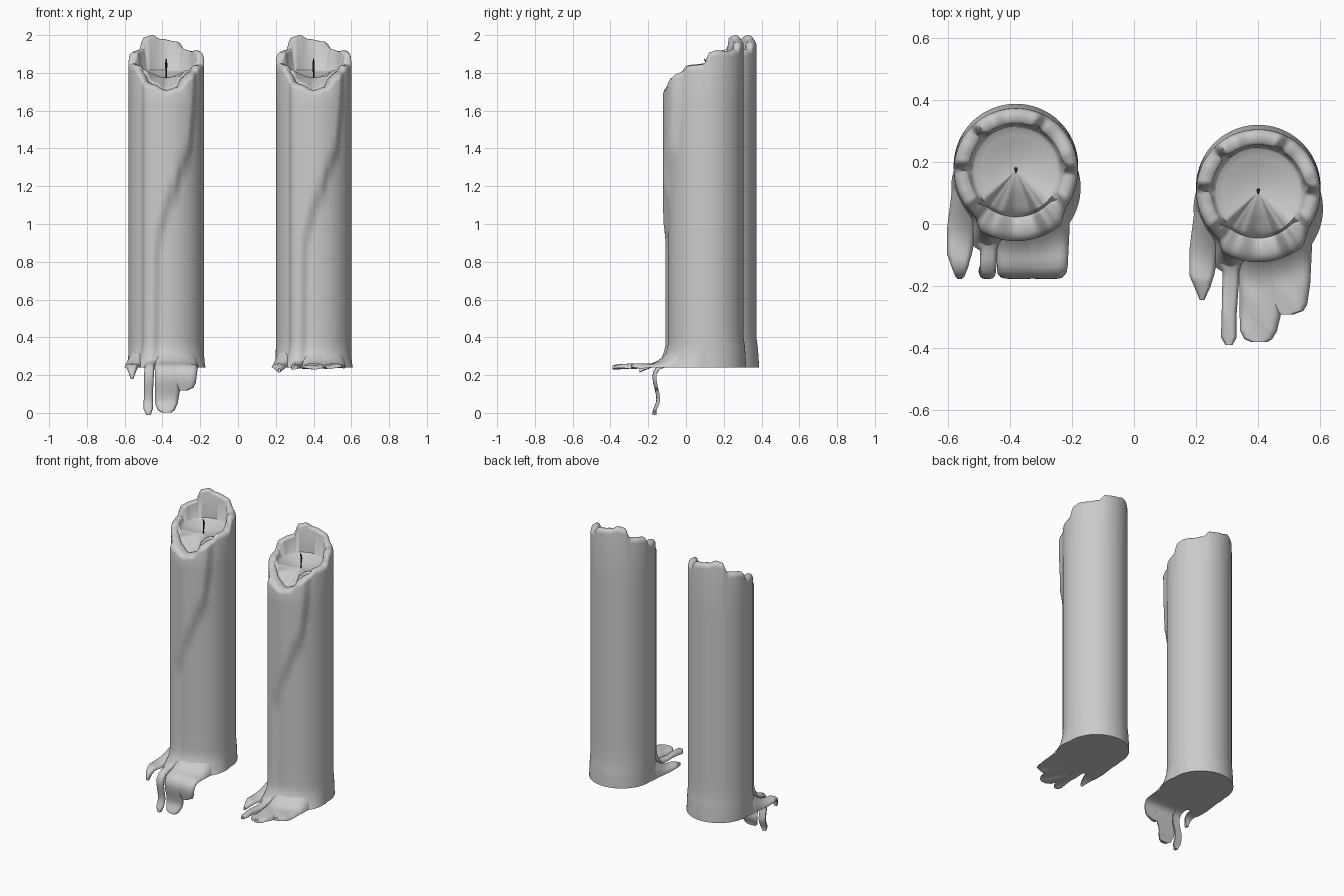
import bpy, bmesh, math
from mathutils import Vector

if "Cube" in bpy.data.objects:
    bpy.data.objects.remove(bpy.data.objects["Cube"])

BASE = 0.24   # underside of the wax
N = 128       # columns around a candle


def interp(table, t):
    for (a, va), (b, vb) in zip(table, table[1:]):
        if t <= b:
            k = min(max((t - a) / (b - a), 0), 1)
            k = k * k * (3 - 2 * k)
            return va + (vb - va) * k
    return table[-1][1]


def step(a, b, t):
    k = min(max((t - a) / (b - a), 0), 1)
    return k * k * (3 - 2 * k)


def loft(name, rings, angle=50):
    """Closed skin through equal-length rings, capped at both ends."""
    bm = bmesh.new()
    rows = [[bm.verts.new(p) for p in ring] for ring in rings]
    n = len(rows[0])
    for a, b in zip(rows, rows[1:]):
        for i in range(n):
            j = (i + 1) % n
            bm.faces.new((a[i], a[j], b[j], b[i]))
    bm.faces.new(rows[0][::-1])
    bm.faces.new(rows[-1])
    bmesh.ops.recalc_face_normals(bm, faces=bm.faces)
    me = bpy.data.meshes.new(name)
    bm.to_mesh(me)
    bm.free()
    ob = bpy.data.objects.new(name, me)
    bpy.context.collection.objects.link(ob)
    bpy.ops.object.select_all(action='DESELECT')
    ob.select_set(True)
    bpy.context.view_layer.objects.active = ob
    bpy.ops.object.shade_smooth_by_angle(angle=math.radians(angle))
    return ob


# Rim height by angle (0 = +x, -90 = front)
RIM = [(-90, 1.71), (-72, 1.725), (-58, 1.78), (-48, 1.80), (-40, 1.81), (-28, 1.84),
       (-4, 1.845), (7, 1.91), (20, 1.92), (40, 1.915), (58, 1.925), (70, 1.965),
       (100, 1.98), (115, 2.0), (129, 1.99), (139, 1.925), (150, 1.92), (170, 1.91),
       (181, 1.85), (200, 1.845), (214, 1.84), (224, 1.80), (234, 1.755), (248, 1.74),
       (270, 1.71)]
# Right-hand edge of the wax run on the front, by height
RUN = [(0.2, -0.065), (0.9, -0.06), (1.05, -0.02), (1.25, 0.05), (1.42, 0.11), (1.7, 0.13)]
# Lumps where the rim steps, seen as pinches in the inner edge
PINCH = (-35, 5, 64, 134, 178, 222)


def body_radius(t, z):
    x, front = 0.2 * math.cos(t), -math.sin(t)
    r = 0.2
    if front > 0:
        e = interp(RUN, z)
        r += 0.028 * step(-0.135, -0.095, x) * (1 - step(e - 0.01, e + 0.035, x))
    k = min(max((0.38 - z) / 0.14, 0), 1)
    r += k * k * 0.06 * max(front, 0) + math.sqrt(k) * 0.014 * max(-front, 0)
    return r


def candle_body(name, cx, cy):
    angs = [math.radians(-90 + 360 * i / N) for i in range(N)]
    tops = [interp(RIM, -90 + 360 * i / N) for i in range(N)]
    rings = []

    def ring(f):
        pts = []
        for t, h in zip(angs, tops):
            r, z = f(t, h)
            pts.append((cx + r * math.cos(t), cy + r * math.sin(t), z))
        rings.append(pts)

    # outer wall
    for z in [BASE, 0.255, 0.27, 0.29, 0.31, 0.335, 0.36, 0.4] + [0.5 + 0.07 * i for i in range(17)]:
        ring(lambda t, h: (body_radius(t, z), z))
    # rounded rim
    for k in range(9):
        a = math.pi * k / 8

        def rim(t, h):
            d = math.degrees(t)
            p = sum(math.exp(-((d - q) / 5) ** 2) for q in PINCH)
            ro, ri = body_radius(t, h), 0.15 + 0.012 * p
            m, w = (ro + ri) / 2, (ro - ri) / 2
            return m + w * math.cos(a), h - 0.03 * (1 - math.sin(a)) * (1 if k < 5 else 0.4)
        ring(rim)

    # inner wall, then the pool sloping toward the front lip
    def pool(r, k):
        ring(lambda t, h: (r, 1.775 + (min(1.81, h + 0.005) - 1.775) * k))
    pool(0.142, 1.15)
    for r, k in ((0.135, 1), (0.115, 0.8), (0.09, 0.55), (0.06, 0.25), (0.03, 0.08), (0.005, 0)):
        pool(r, k)
    loft(name, rings)


# Drips spreading at the foot: rows of (y, left x, right x) from the candle axis
DRIPS = {
    "left_drip": [(-.02, -.195, -.1), (-.08, -.208, -.1), (-.19, -.222, -.125),
                  (-.27, -.222, -.142), (-.31, -.205, -.155), (-.35, -.188, -.174)],
    "finger_drip": [(-.15, -.15, -.03), (-.22, -.14, -.045), (-.26, -.115, -.06),
                    (-.4, -.118, -.07), (-.47, -.12, -.07), (-.495, -.105, -.083)],
    "middle_drip": [(-.15, -.08, .08), (-.25, -.065, .08), (-.32, -.06, .08), (-.4, -.06, .072),
                    (-.45, -.058, .06), (-.475, -.045, .045), (-.484, -.025, .03)],
    "right_drip": [(-.02, .05, .178), (-.12, 0, .175), (-.2, 0, .172), (-.3, .02, .167),
                   (-.365, .04, .157), (-.385, .055, .145), (-.397, .07, .11)],
}


def drip(name, rows, cx, cy, hang):
    M, SUB, START, R = 12, 6, 0.285, 0.045
    fine = []
    for a, b in zip(rows, rows[1:]):
        fine += [Vector(a).lerp(Vector(b), k / SUB) for k in range(SUB)]
    fine.append(Vector(rows[-1]))

    def place(x, y, off):
        s = max(-y - START, 0)
        if not hang:
            sag = 0.35 * s if x < -0.14 else 0.03 * s
            return cx + x, cy + y, BASE + off - sag + 0.004 * math.sin(50 * x + 30 * y) * min(s * 15, 1)
        # bend over an edge and hang straight down
        s *= 1.32
        a = min(s / R, math.pi / 2)
        fall = R * (1 - math.cos(a)) + max(s - R * math.pi / 2, 0)
        yy = y if -y < START else -(START + R * math.sin(a))
        yy += 0.02 * step(0.05, 0.17, fall) - 0.02 * step(0.17, 0.24, fall)
        return cx + x, cy + yy - off * math.sin(a), BASE - fall + off * math.cos(a)

    rings = []
    for y, xl, xr in fine:
        top, low = [], []
        for i in range(M + 1):
            u = -1 + 2 * i / M
            x = (xl + xr) / 2 + u * (xr - xl) / 2
            w = math.sqrt(max(1 - u ** 4, 0)) + 0.12
            d = max(1 - (math.hypot(x, y) - 0.19) / 0.12, 0)
            top.append(place(x, y, (0.018 + 0.07 * min(d, 1) ** 2) * w))
            low.append(place(x, y, 0.0))
        rings.append(top + low[::-1])
    loft(name, rings, 60)


def wick(name, cx, cy):
    rings = []
    for z, r, dy in ((1.76, .004, 0), (1.80, .004, 0), (1.84, .006, 0.004), (1.86, .005, 0), (1.875, .002, -.008)):
        rings.append([(cx + r * math.cos(i * math.pi / 4), cy + dy + r * math.sin(i * math.pi / 4), z)
                      for i in range(8)])
    ob = loft(name, rings)
    ob.data.materials.append(dark)


dark = bpy.data.materials.new("burnt_wick")
dark.diffuse_color = (0.02, 0.02, 0.02, 1)
dark.use_nodes = True
dark.node_tree.nodes["Principled BSDF"].inputs["Base Color"].default_value = dark.diffuse_color

# Two candles: the left one's drips hang over an edge, the right one's lie flat
for side, cx, cy, hang in (("left", -0.38, 0.173, True), ("right", 0.40, 0.105, False)):
    candle_body(side + "_candle_body", cx, cy)
    wick(side + "_candle_wick", cx, cy)
    for nm, rows in DRIPS.items():
        drip(side + "_candle_" + nm, rows, cx, cy, hang)
